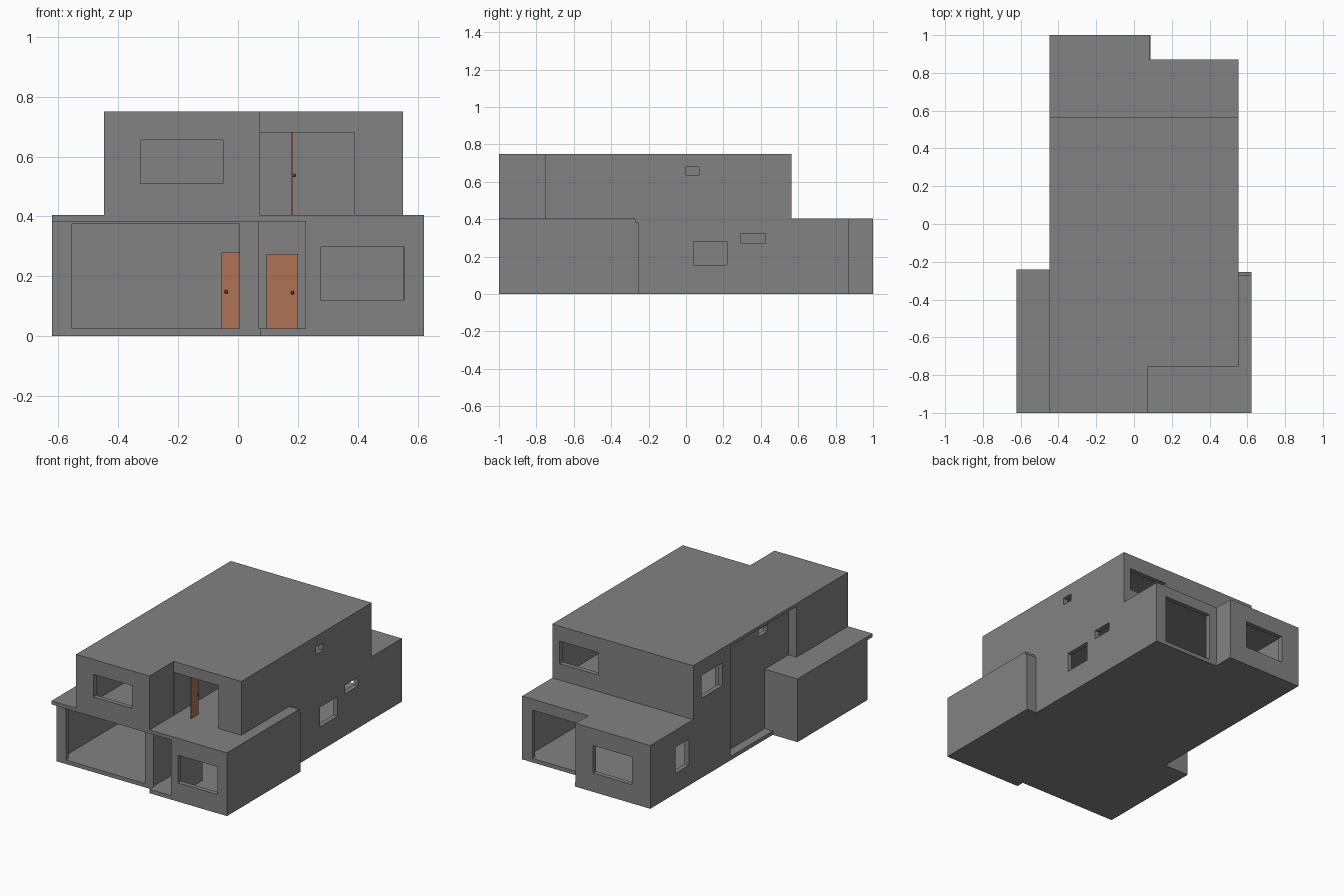
import bpy, bmesh
from mathutils import Vector

if "Cube" in bpy.data.objects:
    bpy.data.objects.remove(bpy.data.objects["Cube"])

T = 0.03                      # wall thickness
G0, G1 = 0.025, 0.383         # ground storey wall heights
U0, U1 = 0.405, 0.73          # upper storey wall heights


def material(name, colour):
    mat = bpy.data.materials.new(name)
    mat.diffuse_color = (*colour, 1)
    mat.use_nodes = True
    mat.node_tree.nodes["Principled BSDF"].inputs["Base Color"].default_value = mat.diffuse_color
    return mat


grey = material("dark_grey_render", (0.225, 0.225, 0.225))
wood = material("door_wood", (0.42, 0.17, 0.09))
metal = material("knob_metal", (0.08, 0.07, 0.07))


def finish(name, bm, mat=grey):
    bmesh.ops.recalc_face_normals(bm, faces=bm.faces[:])
    me = bpy.data.meshes.new(name)
    bm.to_mesh(me)
    bm.free()
    ob = bpy.data.objects.new(name, me)
    bpy.context.collection.objects.link(ob)
    me.materials.append(mat)
    return ob


def extrude(bm, faces, offset):
    res = bmesh.ops.extrude_face_region(bm, geom=faces, use_keep_orig=True)
    verts = [g for g in res["geom"] if isinstance(g, bmesh.types.BMVert)]
    bmesh.ops.translate(bm, verts=verts, vec=offset)


def slab(name, outline, z0, z1):
    bm = bmesh.new()
    face = bm.faces.new([bm.verts.new((x, y, z0)) for x, y in outline])
    extrude(bm, [face], Vector((0, 0, z1 - z0)))
    return finish(name, bm)


def wall(name, axis, a0, a1, pos, t, z0, z1, holes=(), mat=grey):
    """Wall along an axis, outer face at pos, with (a0, a1, z0, z1) openings."""
    bm = bmesh.new()
    us = sorted({a0, a1, *(u for h in holes for u in h[:2])})
    zs = sorted({z0, z1, *(z for h in holes for z in h[2:])})
    point = (lambda u, z: (u, pos, z)) if axis == "x" else (lambda u, z: (pos, u, z))
    grid = {(u, z): bm.verts.new(point(u, z)) for u in us for z in zs}
    faces = []
    for ua, ub in zip(us, us[1:]):
        for za, zb in zip(zs, zs[1:]):
            u, z = (ua + ub) / 2, (za + zb) / 2
            if not any(h[0] < u < h[1] and h[2] < z < h[3] for h in holes):
                faces.append(bm.faces.new([grid[k] for k in
                             ((ua, za), (ub, za), (ub, zb), (ua, zb))]))
    bmesh.ops.delete(bm, geom=[v for v in bm.verts if not v.link_faces], context="VERTS")
    extrude(bm, faces, Vector((0, t, 0) if axis == "x" else (t, 0, 0)))
    return finish(name, bm, mat)


def door(name, axis, a0, a1, pos, t, z0, z1, knob_at):
    wall(name, axis, a0, a1, pos, t, z0, z1, mat=wood)
    z = z0 + (z1 - z0) * 0.48
    p = pos - 0.005 if t > 0 else pos + 0.005
    bm = bmesh.new()
    bmesh.ops.create_uvsphere(bm, u_segments=12, v_segments=8, radius=0.006)
    for f in bm.faces:
        f.smooth = True
    ob = finish(name + "_knob", bm, metal)
    ob.location = (knob_at, p, z) if axis == "x" else (p, knob_at, z)


# Slabs: floor, first-floor deck and roof
slab("ground_floor", [(-.622, -.95), (.073, -.95), (.073, -1), (.622, -1), (.622, -.255),
     (.552, -.255), (.552, .87), (.088, .87), (.088, 1), (-.447, 1), (-.447, -.24),
     (-.622, -.24)], 0, G0)
slab("upper_deck", [(-.622, -1), (.622, -1), (.622, -.27), (.552, -.27), (.552, .87),
     (.083, .87), (.083, 1), (-.447, 1), (-.447, .19), (-.389, .19), (-.389, -.24),
     (-.622, -.24)], G1, U0)
slab("roof", [(-.447, -1), (.073, -1), (.073, -.755), (.552, -.755), (.552, .565),
     (-.447, .565)], U1, .75)

# Ground storey: garage
wall("garage_front", "x", -.622, .068, -.95, T, G0, G1, [(-.555, .005, G0, .375)])
wall("garage_left", "y", -.92, -.24, -.622, T, G0, G1)
wall("garage_back", "x", -.592, .552, -.24, -T, G0, G1)
wall("garage_right", "y", -.92, -.27, .068, -T, G0, G1)
door("garage_door_inner", "x", -.055, .038, -.278, .008, G0, .28, -.04)

# Ground storey: entry and front room
wall("entry_wall", "x", .068, .225, -.755, T, G0, G1)
wall("front_room_front", "x", .225, .622, -1, T, G0, G1, [(.275, .555, .12, .297)])
wall("front_room_left", "y", -.97, -.725, .225, T, G0, G1)
wall("front_room_right", "y", -.97, -.255, .622, -T, G0, G1)
wall("front_room_back", "x", .552, .592, -.255, -T, G0, G1)
door("entry_door", "x", .095, .2, -.765, .01, G0, .275, .182)

# Ground storey: rear
wall("rear_right", "y", -.24, .84, .552, -T, G0, G1,
     [(.04, .22, .155, .28), (.295, .425, .27, .325)])
wall("patio_wall", "x", .083, .552, .87, -T, G0, G1, [(.14, .48, G0, .335)])
wall("rear_step_side", "y", .84, .97, .083, -T, G0, G1)
wall("rear_back", "x", -.447, .083, 1, -T, G0, G1, [(-.318, -.043, .12, .297)])
wall("rear_left", "y", .22, .97, -.447, T, G0, G1, [(.61, .746, .13, .297)])

# Full-height inset on the left side
for level, y0, z0, z1, holes in (("lower", -.24, G0, G1, []),
                                 ("upper", -.48, U0, U1, [(-.27, -.18, .635, .68)])):
    wall(level + "_inset", "y", y0, .19, -.389, T, z0, z1, holes)
    wall(level + "_inset_rear_return", "x", -.447, -.359, .19, T, z0, z1)
wall("upper_inset_front_return", "x", -.417, -.359, -.48, -T, U0, U1)

# Upper storey
wall("upper_front", "x", -.447, .073, -1, T, U0, U1, [(-.325, -.05, .51, .655)])
wall("upper_left", "y", -.97, -.48, -.447, T, U0, U1)
wall("upper_left_rear", "y", .22, .535, -.447, T, U0, U1, [(.27, .484, .51, .655)])
wall("balcony_side", "y", -.97, -.725, .073, -T, U0, U1)
wall("balcony_back", "x", .073, .552, -.755, T, U0, U1, [(.074, .39, U0, .68)])
wall("upper_right", "y", -.725, .535, .552, -T, U0, U1, [(0, .07, .635, .68)])
wall("upper_back", "x", -.447, .552, .565, -T, U0, U1, [(.225, .5, .51, .655)])

# Upper partitions, and the bedroom door standing open behind the balcony
wall("bedroom_side_partition", "y", -.725, -.12, .073, -.02, U0, U1)
wall("bedroom_rear_partition", "x", -.359, .522, -.12, .02, U0, U1)
door("bedroom_door", "y", -.735, -.66, .183, -.004, U0, .68, -.675)
